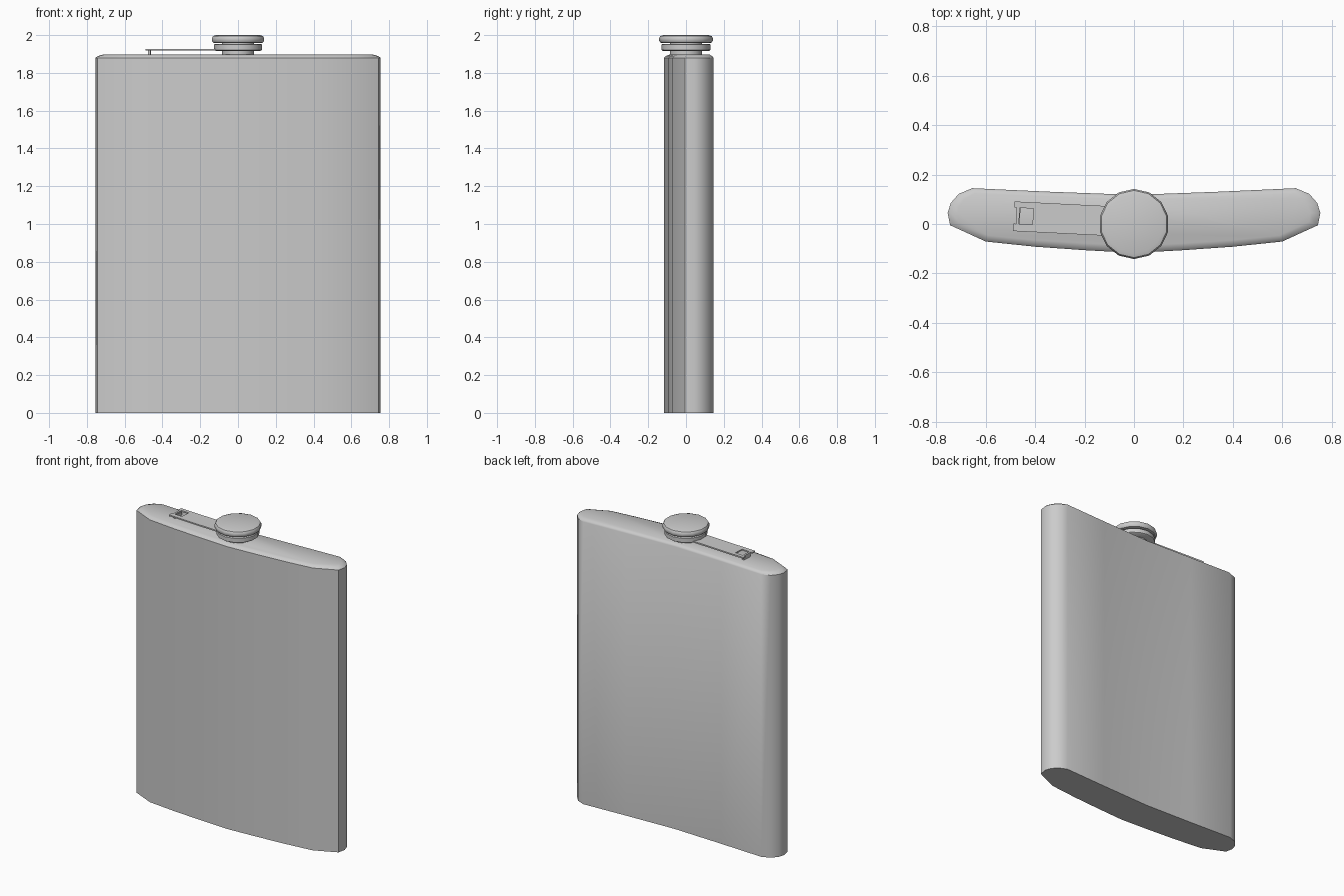
import bpy, bmesh, math
from mathutils import Matrix

if "Cube" in bpy.data.objects:
    bpy.data.objects.remove(bpy.data.objects["Cube"])


def finish(name, bm, angle=40):
    bmesh.ops.recalc_face_normals(bm, faces=bm.faces[:])
    me = bpy.data.meshes.new(name)
    bm.to_mesh(me)
    bm.free()
    ob = bpy.data.objects.new(name, me)
    bpy.context.collection.objects.link(ob)
    bpy.context.view_layer.objects.active = ob
    ob.select_set(True)
    bpy.ops.object.shade_smooth_by_angle(angle=math.radians(angle))
    ob.select_set(False)
    return ob


def loft(bm, rings):
    loops = [[bm.verts.new(p) for p in r] for r in rings]
    n = len(loops[0])
    for a, b in zip(loops, loops[1:]):
        for i in range(n):
            j = (i + 1) % n
            bm.faces.new((a[i], a[j], b[j], b[i]))
    bm.faces.new(loops[0][::-1])
    bm.faces.new(loops[-1])


def lathe(name, profile, sides):
    bm = bmesh.new()
    loft(bm, [[(r * math.sin(math.tau * i / sides), r * math.cos(math.tau * i / sides), z)
               for i in range(sides)] for r, z in profile])
    return finish(name, bm)


# Curved body: outer plan outline and the smaller outline of its top face
half = [(0, -0.117), (0.20, -0.106), (0.40, -0.092), (0.60, -0.071), (0.745, -0.005),
        (0.755, 0.045), (0.742, 0.085), (0.71, 0.122), (0.655, 0.145), (0.35, 0.131), (0, 0.118)]
top_half = [(0, -0.088), (0.20, -0.078), (0.40, -0.065), (0.59, -0.046), (0.708, 0.008),
            (0.715, 0.045), (0.705, 0.075), (0.685, 0.103), (0.645, 0.124), (0.35, 0.112), (0, 0.099)]


def mirrored(h):
    return h + [(-x, y) for x, y in h[-2:0:-1]]


outer, inner = mirrored(half), mirrored(top_half)


def ring(t, z):
    return [(a[0] + (b[0] - a[0]) * t, a[1] + (b[1] - a[1]) * t, z) for a, b in zip(outer, inner)]


bm = bmesh.new()
loft(bm, [ring(0, 0), ring(0, 1.88), ring(0.3, 1.889), ring(1, 1.897)])
finish("flask_body", bm)

# Neck, hinge collar and rounded screw cap
lathe("neck", [(0.086, 1.89), (0.086, 1.962)], 14)
lathe("hinge_collar", [(0.123, 1.917), (0.13, 1.922), (0.13, 1.949), (0.123, 1.954)], 14)
lathe("cap", [(0.12, 1.957), (0.135, 1.96), (0.142, 1.969), (0.142, 1.985),
              (0.136, 1.995), (0.12, 2.0)], 14)

# Retaining arm: flat strap with a square window and small lips folded down
bm = bmesh.new()
for x0, x1, y0, y1, z0, z1 in [
        (-0.41, -0.09, -0.06, 0.06, 1.918, 1.927),
        (-0.465, -0.41, 0.035, 0.06, 1.918, 1.927),
        (-0.465, -0.41, -0.06, -0.03, 1.918, 1.927),
        (-0.478, -0.465, -0.03, 0.035, 1.918, 1.927),
        (-0.487, -0.465, 0.035, 0.06, 1.918, 1.927),
        (-0.487, -0.465, -0.06, -0.03, 1.918, 1.927),
        (-0.476, -0.462, -0.03, 0.035, 1.897, 1.918)]:
    m = Matrix.Translation(((x0 + x1) / 2, (y0 + y1) / 2, (z0 + z1) / 2)) \
        @ Matrix.Diagonal((x1 - x0, y1 - y0, z1 - z0, 1))
    bmesh.ops.create_cube(bm, size=1, matrix=m)
bm.transform(Matrix.Translation((0, 0.007, 0)) @ Matrix.Rotation(-0.05, 4, 'Z'))
finish("retaining_arm", bm)
